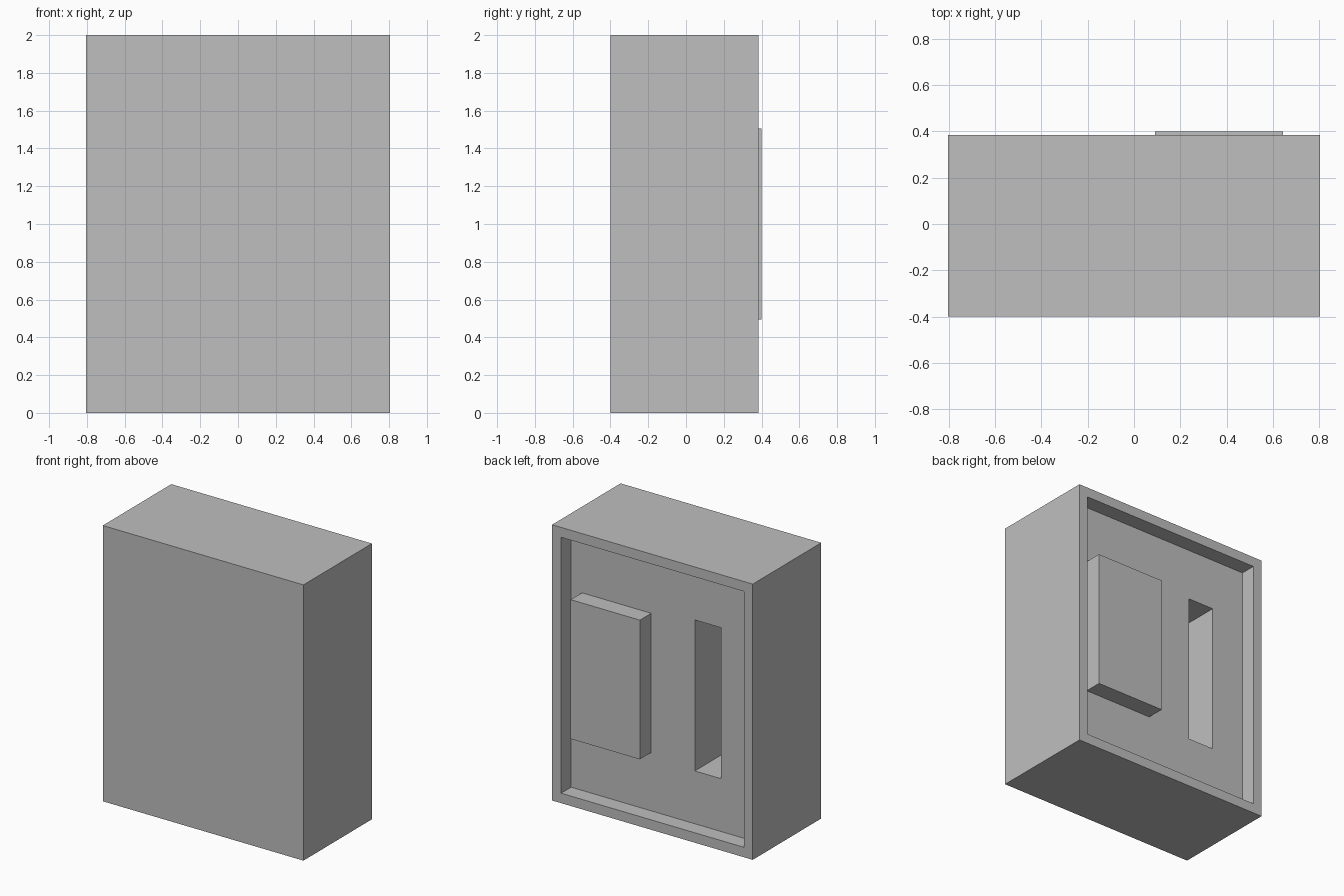
import bpy

if "Cube" in bpy.data.objects:
    bpy.data.objects.remove(bpy.data.objects["Cube"], do_unlink=True)

# One flat grey for every part
grey = bpy.data.materials.new("light_grey")
grey.use_nodes = True
colour = (0.52, 0.52, 0.52, 1)
grey.diffuse_color = colour
grey.node_tree.nodes["Principled BSDF"].inputs["Base Color"].default_value = colour


def box(name, x, y, z):
    """Box given by its (low, high) range on each axis."""
    ranges = (x, y, z)
    bpy.ops.mesh.primitive_cube_add(size=1, location=[(a + b) / 2 for a, b in ranges])
    obj = bpy.context.object
    obj.name = obj.data.name = name
    obj.scale = [b - a for a, b in ranges]
    bpy.ops.object.transform_apply(location=False, rotation=False, scale=True)
    obj.data.materials.append(grey)
    return obj


def cut(target, cutter):
    """Carve the cutter out of the target and discard the cutter."""
    cutter.hide_render = True
    mod = target.modifiers.new("cut", "BOOLEAN")
    mod.operation = "DIFFERENCE"
    mod.solver = "EXACT"
    mod.object = cutter
    bpy.context.view_layer.objects.active = target
    bpy.ops.object.modifier_apply(modifier=mod.name)
    bpy.data.objects.remove(cutter, do_unlink=True)


half_width, height = 0.805, 2.0
front, back, panel = -0.4, 0.385, 0.27
rim = 0.072

# Casing with a framed recess in the back
casing = box("casing", (-half_width, half_width), (front, back), (0, height))
cut(casing, box("recess_cutter", (rim - half_width, half_width - rim),
                (panel, back + 0.1), (rim, height - rim)))

# Tall slot in the recessed panel
cut(casing, box("slot_cutter", (-0.47, -0.26), (panel - 0.45, back + 0.1), (0.455, 1.55)))

# Raised block standing on the panel, slightly proud of the rim
box("raised_block", (0.09, 0.645), (panel - 0.01, 0.4), (0.495, 1.505))
